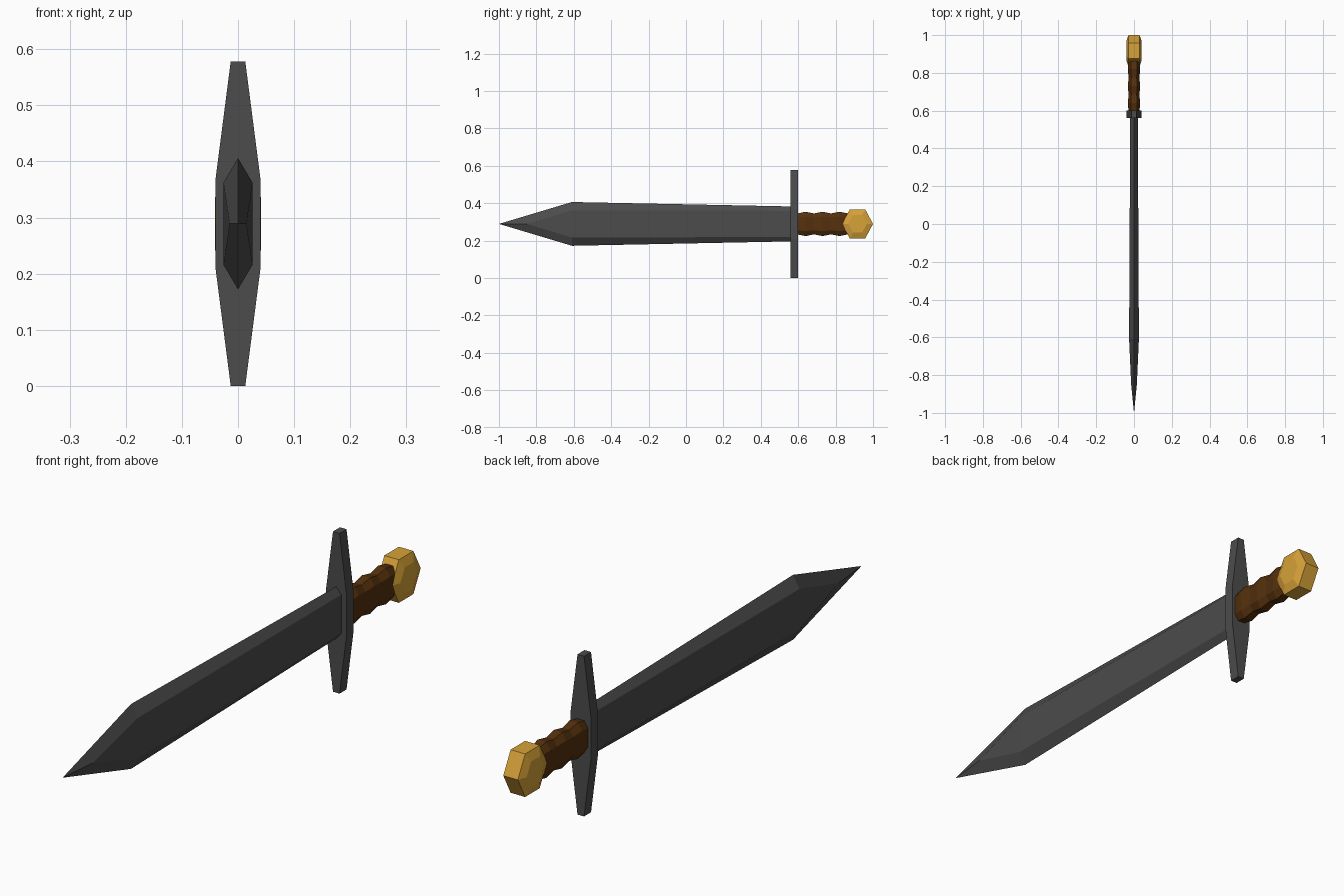
import bpy
import bmesh
import math

cube = bpy.data.objects.get("Cube")
if cube:
    bpy.data.objects.remove(cube, do_unlink=True)

MID = 0.289  # height of the sword's long axis


def material(name, colour):
    mat = bpy.data.materials.new(name)
    mat.use_nodes = True
    mat.diffuse_color = colour
    mat.node_tree.nodes["Principled BSDF"].inputs["Base Color"].default_value = colour
    return mat


steel = material("dark_steel", (0.072, 0.072, 0.072, 1))
leather = material("brown_leather", (0.09, 0.03, 0.004, 1))
gold = material("gold", (0.68, 0.36, 0.04, 1))


def loft(name, rings, mat, tip=None):
    """Skin rings of points, cap the ends, optionally finish in a tip mesh."""
    bm = bmesh.new()
    loops = [[bm.verts.new(p) for p in ring] for ring in rings]
    n = len(loops[0])
    for a, b in zip(loops, loops[1:]):
        for i in range(n):
            j = (i + 1) % n
            bm.faces.new((a[i], a[j], b[j], b[i]))
    bm.faces.new(loops[0])
    if tip:
        tip(bm, loops[-1])
    else:
        bm.faces.new(loops[-1])
    bmesh.ops.recalc_face_normals(bm, faces=bm.faces)
    mesh = bpy.data.meshes.new(name)
    bm.to_mesh(mesh)
    bm.free()
    mesh.materials.append(mat)
    obj = bpy.data.objects.new(name, mesh)
    bpy.context.collection.objects.link(obj)
    return obj


# Blade: bevelled hexagonal section, ridges meeting just before the point
def blade_ring(y, thick, flat, edge):
    section = [(0, edge), (thick, flat), (thick, -flat),
               (0, -edge), (-thick, -flat), (-thick, flat)]
    return [(x, y, MID + z) for x, z in section]


def blade_tip(bm, ring):
    top, rt, rb, bottom, lb, lt = ring
    point = bm.verts.new((0, -1, MID))
    right = bm.verts.new((0.015, -0.85, MID))
    left = bm.verts.new((-0.015, -0.85, MID))
    for upper, lower, ridge in ((rt, rb, right), (lt, lb, left)):
        bm.faces.new((upper, lower, ridge))
        bm.faces.new((top, upper, ridge, point))
        bm.faces.new((bottom, lower, ridge, point))


loft("blade", [blade_ring(0.58, 0.02, 0.07, 0.093),
               blade_ring(-0.61, 0.026, 0.073, 0.117)], steel, blade_tip)

# Crossguard: long plate tapering to both ends
outline = [(0.013, 0.289), (0.04, 0.08), (0.04, -0.08), (0.013, -0.289),
           (-0.013, -0.289), (-0.04, -0.08), (-0.04, 0.08), (-0.013, 0.289)]
loft("crossguard", [[(x, y, MID + z) for x, z in outline]
                    for y in (0.56, 0.6)], steel)

# Grip: flattened octagon with three swells
grip_section = [(0.5, 1), (1, 0.6), (1, -0.6), (0.5, -1),
                (-0.5, -1), (-1, -0.6), (-1, 0.6), (-0.5, 1)]
grip_rings = []
for i in range(7):
    swell = 1 if i % 2 else 0.86
    grip_rings.append([(x * 0.033 * swell, 0.595 + i * 0.045, MID + z * 0.065 * swell)
                       for x, z in grip_section])
loft("grip", grip_rings, leather)


# Pommel: hexagonal disc with chamfered sides
def hexagon(x, radius):
    return [(x, 0.917 + radius * math.cos(i * math.pi / 3),
             MID + radius * 1.08 * math.sin(i * math.pi / 3)) for i in range(6)]


loft("pommel", [hexagon(-0.041, 0.05), hexagon(-0.029, 0.083),
                hexagon(0.029, 0.083), hexagon(0.041, 0.05)], gold)
